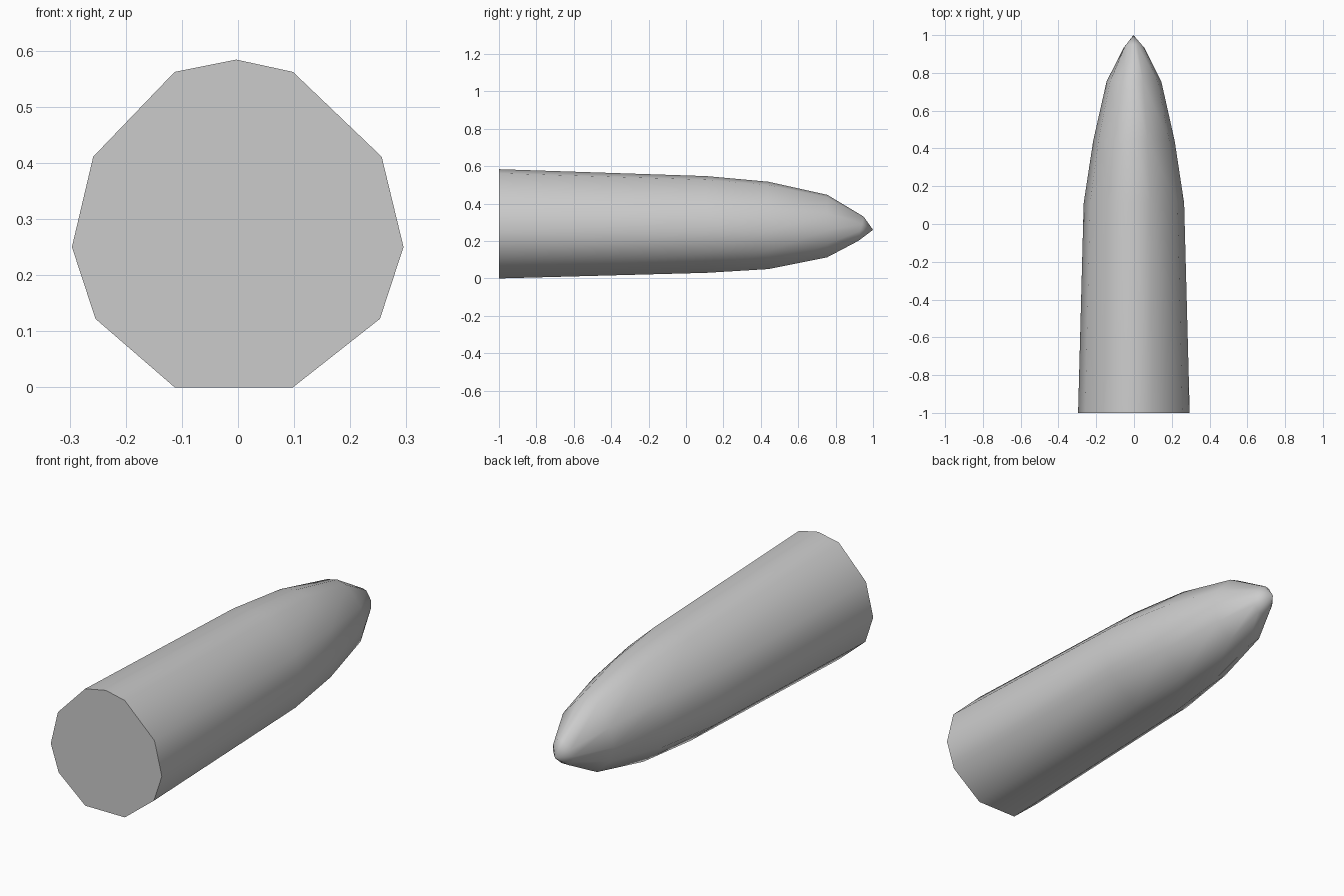
import bpy
import bmesh
import math

cube = bpy.data.objects.get("Cube")
if cube:
    bpy.data.objects.remove(cube, do_unlink=True)

# Plain grey metal
grey = bpy.data.materials.new("plain grey")
grey.use_nodes = True
colour = (0.6, 0.6, 0.6, 1)
grey.diffuse_color = colour
grey.node_tree.nodes["Principled BSDF"].inputs["Base Color"].default_value = colour

# Uneven eleven-sided cross-section at the flat base: x, z
section = [(-0.113, 0), (0.098, 0), (0.253, 0.122), (0.295, 0.25),
           (0.256, 0.411), (0.098, 0.562), (-0.003, 0.584), (-0.113, 0.562),
           (-0.258, 0.411), (-0.296, 0.25), (-0.254, 0.122)]
low, high = 0, 0.584

# Rings along the body: y, width scale, bottom z, top z, forward lean of the top
rings = [(-1, 1, low, high, 0), (0.11, 0.9, 0.03, 0.547, 0),
         (0.44, 0.73, 0.05, 0.517, 0), (0.755, 0.49, 0.113, 0.447, 0),
         (0.935, 0.185, 0.2, 0.33, 0.03)]

bm = bmesh.new()
loops = []
for y, width, bottom, top, lean in rings:
    loop = []
    for x, z in section:
        t = (z - low) / (high - low)
        loop.append(bm.verts.new((x * width, y + lean * (t - 0.5),
                                  bottom + t * (top - bottom))))
    loops.append(loop)

# Flat base, tapering sides and pointed tip
bm.faces.new(loops[0])
count = len(section)
for a, b in zip(loops, loops[1:]):
    for i in range(count):
        j = (i + 1) % count
        bm.faces.new((a[i], a[j], b[j], b[i]))
tip = bm.verts.new((-0.003, 1, 0.26))
for i in range(count):
    bm.faces.new((loops[-1][i], loops[-1][(i + 1) % count], tip))
bmesh.ops.recalc_face_normals(bm, faces=bm.faces[:])

mesh = bpy.data.meshes.new("pointed_body")
bm.to_mesh(mesh)
bm.free()
mesh.materials.append(grey)
body = bpy.data.objects.new("pointed_body", mesh)
bpy.context.collection.objects.link(body)

# Smooth sides with a crisp base edge
bpy.ops.object.select_all(action="DESELECT")
body.select_set(True)
bpy.context.view_layer.objects.active = body
bpy.ops.object.shade_smooth_by_angle(angle=math.radians(60))
